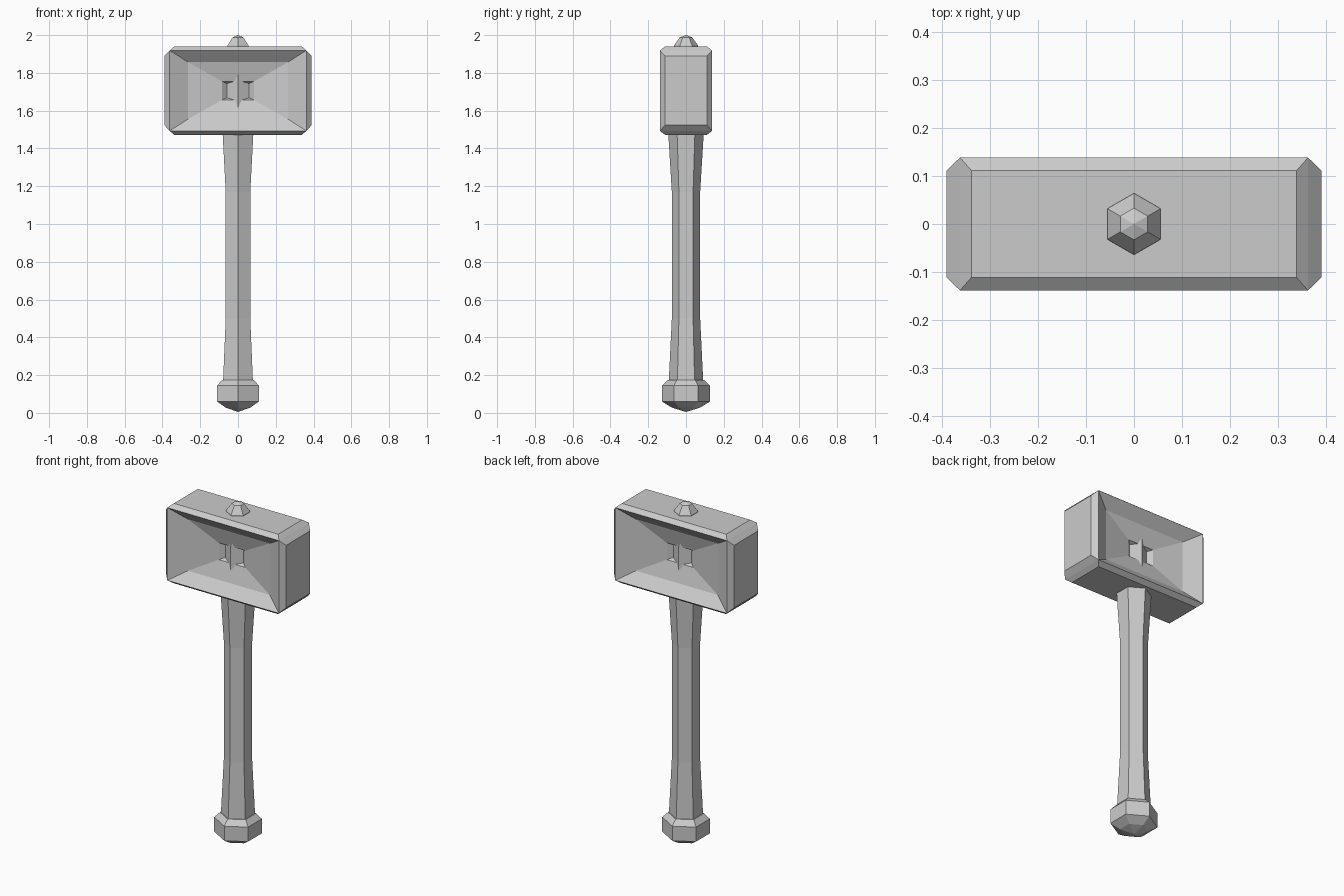
import bpy, bmesh
from math import sin, cos, pi
from mathutils import Vector

if "Cube" in bpy.data.objects:
    bpy.data.objects.remove(bpy.data.objects["Cube"])


def finish(name, bm):
    bmesh.ops.recalc_face_normals(bm, faces=bm.faces)
    me = bpy.data.meshes.new(name)
    bm.to_mesh(me)
    bm.free()
    ob = bpy.data.objects.new(name, me)
    bpy.context.collection.objects.link(ob)
    return ob


def hex_lathe(name, profile):
    """Stack six-sided rings (radius, z), corners on the y axis; radius 0 is a tip."""
    bm = bmesh.new()
    rings = []
    for r, z in profile:
        n = 6 if r > 0 else 1
        rings.append([bm.verts.new((r * cos(pi / 2 + k * pi / 3),
                                    r * sin(pi / 2 + k * pi / 3), z)) for k in range(n)])
    for a, b in zip(rings, rings[1:]):
        for k in range(6):
            j = (k + 1) % 6
            quad = [a[k % len(a)], a[j % len(a)], b[j % len(b)], b[k % len(b)]]
            bm.faces.new(list(dict.fromkeys(quad)))
    for ring in (rings[0], rings[-1]):
        if len(ring) == 6:
            bm.faces.new(ring)
    return finish(name, bm)


# Shaft flares at both ends, runs through the head and ends in a faceted knob
hex_lathe("handle", [(0.092, 0.15), (0.075, 0.50), (0.075, 1.17), (0.094, 1.48),
                     (0.068, 1.61), (0.067, 1.78), (0.064, 1.945),
                     (0.033, 1.988), (0, 2.0)])

# Pommel with a sloped collar and a pointed base
hex_lathe("pommel", [(0.096, 0.175), (0.127, 0.145), (0.127, 0.06),
                     (0.075, 0.028), (0, 0.005)])

# Head block: chamfered box
MID = 1.706
bm = bmesh.new()
for sx in (-1, 1):
    for sy in (-1, 1):
        for sz in (-1, 1):
            for x, y, z in ((0.338, 0.111, 0.234), (0.39, 0.111, 0.183),
                            (0.362, 0.138, 0.213)):
                bm.verts.new((sx * x, sy * y, MID + sz * z))
bmesh.ops.convex_hull(bm, input=bm.verts)
bmesh.ops.dissolve_limit(bm, angle_limit=0.01, verts=bm.verts, edges=bm.edges)
bm.normal_update()

# Stepped hollow in the front and back: half width, distance from centre, half height
faces = [f for f in bm.faces if abs(f.normal.y) > 0.99]
for x, y, z in ((0.265, 0.085, 0.151), (0.085, 0.056, 0.049), (0.055, 0.03, 0.036)):
    faces = bmesh.ops.extrude_discrete_faces(bm, faces=faces)["faces"]
    for f in faces:
        for v in f.verts:
            s = [1 if c > 0 else -1 for c in (v.co.x, v.co.y, v.co.z - MID)]
            v.co = Vector((s[0] * x, s[1] * y, MID + s[2] * z))
finish("head", bm)
